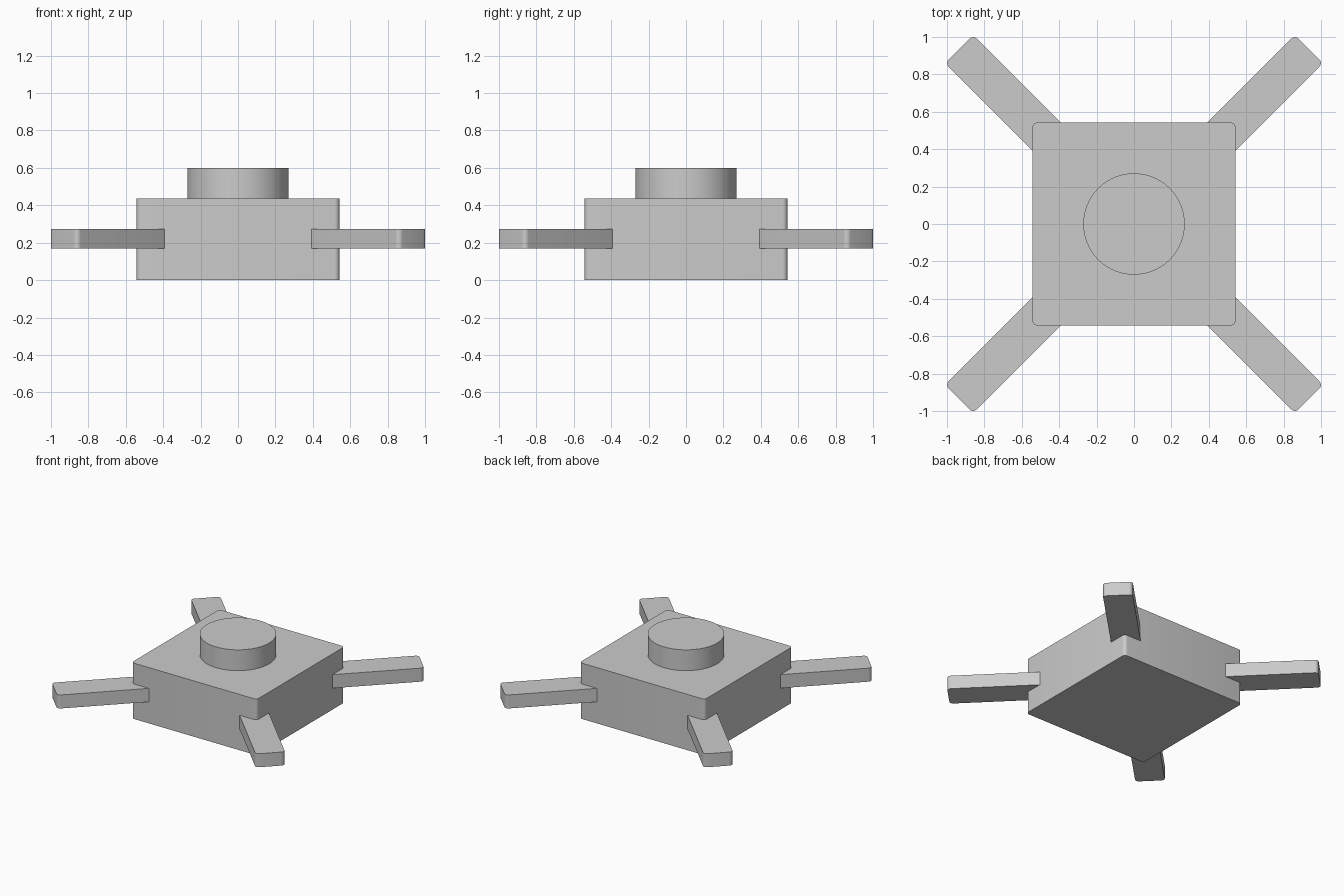
import bpy
import bmesh
import math
from mathutils import Matrix

default = bpy.data.objects.get("Cube")
if default:
    bpy.data.objects.remove(default, do_unlink=True)

GREY = (0.6, 0.6, 0.6, 1.0)
grey = bpy.data.materials.new("light grey")
grey.use_nodes = True
grey.diffuse_color = GREY
grey.node_tree.nodes["Principled BSDF"].inputs["Base Color"].default_value = GREY


def finish(name, bm):
    """Turn a bmesh into a smooth-shaded object with sharp edges kept."""
    mesh = bpy.data.meshes.new(name)
    bm.to_mesh(mesh)
    bm.free()
    mesh.materials.append(grey)
    obj = bpy.data.objects.new(name, mesh)
    bpy.context.collection.objects.link(obj)
    bpy.ops.object.select_all(action="DESELECT")
    obj.select_set(True)
    bpy.context.view_layer.objects.active = obj
    bpy.ops.object.shade_smooth_by_angle(angle=math.radians(30))
    return obj


def rounded_block(name, x0, x1, half_y, z0, z1, radius, round_edge, turn=0.0):
    """Box whose chosen upright edges are rounded, turned about the z axis."""
    bm = bmesh.new()
    size = (x1 - x0, 2 * half_y, z1 - z0)
    centre = ((x0 + x1) / 2, 0, (z0 + z1) / 2)
    bmesh.ops.create_cube(bm, size=1, matrix=Matrix.Translation(centre) @ Matrix.Diagonal((*size, 1)))
    upright = [e for e in bm.edges
               if abs(e.verts[0].co.z - e.verts[1].co.z) > 0.01 and round_edge(e.verts[0].co)]
    bmesh.ops.bevel(bm, geom=upright, offset=radius, segments=6, profile=0.5, affect="EDGES")
    bm.transform(Matrix.Rotation(turn, 4, "Z"))
    return finish(name, bm)


# Square housing with rounded upright corners
rounded_block("body", -0.543, 0.543, 0.543, 0, 0.437, 0.027, lambda co: True)

# Round button on top
bm = bmesh.new()
bmesh.ops.create_cone(bm, cap_ends=True, segments=96, radius1=0.271, radius2=0.271,
                      depth=0.2, matrix=Matrix.Translation((0, 0, 0.5)))
finish("button", bm)

# Four diagonal legs, rounded at their outer ends
corners = ("back_left", "back_right", "front_right", "front_left")
for i, corner in enumerate(corners):
    rounded_block(corner + "_leg", 0.45, 1.323, 0.106, 0.168, 0.274, 0.027,
                  lambda co: co.x > 1, math.radians(45 + 90 * i))
